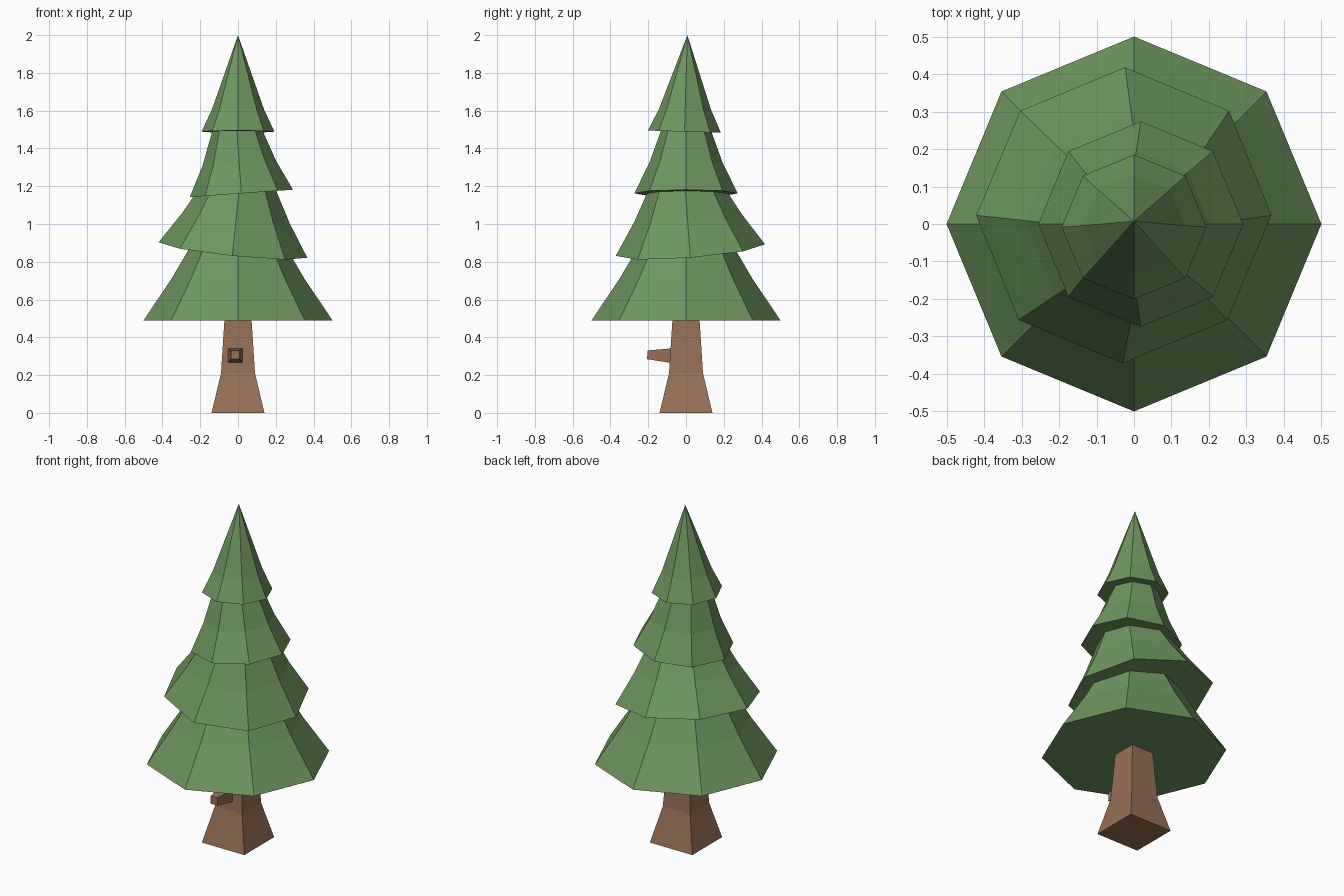
import bpy, bmesh
from math import cos, sin, pi, radians

if "Cube" in bpy.data.objects:
    bpy.data.objects.remove(bpy.data.objects["Cube"])


def material(name, color):
    m = bpy.data.materials.new(name)
    m.diffuse_color = color
    m.use_nodes = True
    m.node_tree.nodes["Principled BSDF"].inputs["Base Color"].default_value = m.diffuse_color
    return m


GREEN = material("needles", (0.156, 0.305, 0.114, 1))
BROWN = material("bark", (0.314, 0.162, 0.093, 1))


def stack(name, sides, profile, mat, loc=(0, 0, 0), rot=(0, 0, 0), turn=0.0):
    """Capped stack of (radius, height) rings; radius 0 makes a point."""
    bm = bmesh.new()
    rings = []
    for r, z in profile:
        n = sides if r > 0 else 1
        rings.append([bm.verts.new((r * cos(turn + 2 * pi * i / sides),
                                    r * sin(turn + 2 * pi * i / sides), z))
                      for i in range(n)])
    for a, b in zip(rings, rings[1:]):
        for i in range(sides):
            j = (i + 1) % sides
            if len(b) == 1:
                bm.faces.new((a[i], a[j], b[0]))
            else:
                bm.faces.new((a[i], a[j], b[j], b[i]))
    bm.faces.new(rings[0][::-1])
    if len(rings[-1]) > 1:
        bm.faces.new(rings[-1])
    bmesh.ops.recalc_face_normals(bm, faces=bm.faces)
    me = bpy.data.meshes.new(name)
    bm.to_mesh(me)
    bm.free()
    me.materials.append(mat)
    ob = bpy.data.objects.new(name, me)
    ob.location, ob.rotation_euler = loc, rot
    bpy.context.collection.objects.link(ob)
    return ob


# Foliage tiers: flared eight-sided cones, upper ones slightly tilted
tiers = [
    ("foliage_bottom", (0, 0, 0.49), (0, 0, 0),
     [(0.5, 0), (0.352, 0.22), (0, 0.82)]),
    ("foliage_lower", (-0.027, 0.023, 0.862), (0.078, 0.103, 0),
     [(0.396, 0), (0.283, 0.175), (0, 0.70)]),
    ("foliage_upper", (0.018, 0, 1.162), (0, -0.072, 0),
     [(0.274, 0), (0.195, 0.16), (0, 0.70)]),
    ("foliage_top", (0, -0.008, 1.489), (-0.03, 0, 0),
     [(0.193, 0), (0.137, 0.12), (0, 0.511)]),
]
for name, loc, rot, profile in tiers:
    stack(name, 8, profile, GREEN, loc, rot)

# Square flared trunk
D = 2 ** 0.5
stack("trunk", 4, [(0.14 * D, 0), (0.09 * D, 0.21), (0.07 * D, 0.52)],
      BROWN, turn=pi / 4)

# Branch stub on the front of the trunk
stack("branch_stub", 4, [(0.042 * D, 0), (0.023 * D, 0.155)], BROWN,
      loc=(-0.014, -0.05, 0.302), rot=(radians(88), 0, 0), turn=pi / 4)
